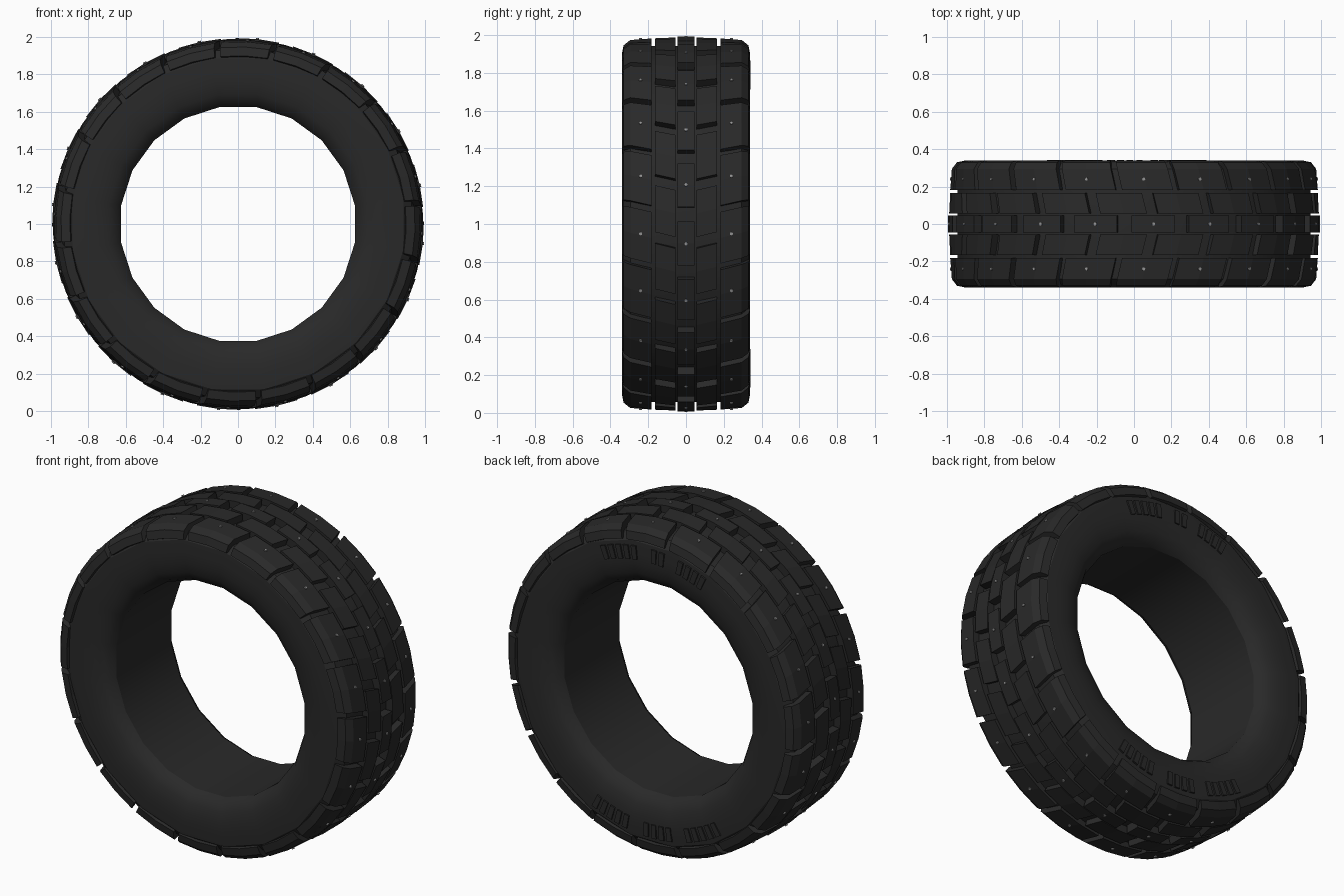
import bpy, bmesh, math

cube = bpy.data.objects.get("Cube")
if cube:
    bpy.data.objects.remove(cube, do_unlink=True)

SIDES = 20
PITCH = 360 / SIDES


def material(name, value, rough):
    m = bpy.data.materials.new(name)
    m.use_nodes = True
    color = (value, value, value, 1)
    m.diffuse_color = color
    node = m.node_tree.nodes["Principled BSDF"]
    node.inputs["Base Color"].default_value = color
    node.inputs["Roughness"].default_value = rough
    return m


rubber = material("black rubber", 0.022, 0.8)
steel = material("stud steel", 0.3, 0.4)


def polar(y, r, deg):
    t = math.radians(deg)
    return (r * math.cos(t), y, 1 + r * math.sin(t))


def finish(bm, name, mat, smooth=None):
    bmesh.ops.recalc_face_normals(bm, faces=bm.faces)
    mesh = bpy.data.meshes.new(name)
    bm.to_mesh(mesh)
    bm.free()
    mesh.materials.append(mat)
    obj = bpy.data.objects.new(name, mesh)
    bpy.context.collection.objects.link(obj)
    if smooth:
        bpy.ops.object.select_all(action="DESELECT")
        obj.select_set(True)
        bpy.context.view_layer.objects.active = obj
        bpy.ops.object.shade_smooth_by_angle(angle=math.radians(smooth))
    return obj


def sweep(bm, section, angles, slant=0, closed=False):
    """Sweep a closed (y, r) section around the axle; slant skews it across y."""
    mid = sum(abs(y) for y, r in section) / len(section)
    rings = [[bm.verts.new(polar(y, r, a + slant * (abs(y) - mid))) for y, r in section]
             for a in angles]
    pairs = list(zip(rings, rings[1:]))
    if closed:
        pairs.append((rings[-1], rings[0]))
    n = len(section)
    for a, b in pairs:
        for i in range(n):
            j = (i + 1) % n
            bm.faces.new((a[i], a[j], b[j], b[i]))
    if not closed:
        bm.faces.new(rings[0])
        bm.faces.new(rings[-1])


def tread_row(name, section, phase, span, slant=0):
    bm = bmesh.new()
    for k in range(SIDES):
        mid = phase + k * PITCH
        sweep(bm, section, [mid - span / 2, mid, mid + span / 2], slant)
    return finish(bm, name, rubber)


def mirrored(section):
    return [(-y, r) for y, r in section]


# Tyre body: half profile mirrored across the centre plane
half = [(0.26, 0.633), (0.295, 0.655), (0.32, 0.70), (0.332, 0.76), (0.335, 0.82),
        (0.33, 0.895), (0.295, 0.94), (0.18, 0.955)]
profile = half + mirrored(half)[::-1]
bm = bmesh.new()
sweep(bm, profile, [PITCH * (k + 0.5) for k in range(SIDES)], closed=True)
finish(bm, "tyre_body", rubber, 30)

# Tread block rows
centre = [(-0.045, 0.92), (-0.045, 0.994), (0.045, 0.994), (0.045, 0.92)]
inner = [(0.055, 0.92), (0.055, 0.99), (0.165, 0.984), (0.165, 0.92)]
shoulder = [(0.182, 0.9), (0.182, 0.985), (0.295, 0.975), (0.33, 0.947),
            (0.34, 0.9), (0.31, 0.89)]
tread_row("centre_blocks", centre, 12, 13.5)
for side, flip in (("front", mirrored), ("back", list)):
    tread_row(side + "_inner_blocks", flip(inner), 4, 14.5, 14)
    tread_row(side + "_shoulder_blocks", flip(shoulder), 15, 16, 14)


# Steel studs: small six-sided pins in the centre and shoulder blocks
def stud_row(name, y, r, phase):
    bm = bmesh.new()
    for k in range(SIDES):
        mid = math.radians(phase + k * PITCH)
        ends = []
        for depth in (r - 0.02, r):
            ring = []
            for i in range(6):
                c = 0.009 * math.cos(i * math.pi / 3)
                s = 0.009 * math.sin(i * math.pi / 3)
                ring.append(bm.verts.new((depth * math.cos(mid) - c * math.sin(mid), y + s,
                                          1 + depth * math.sin(mid) + c * math.cos(mid))))
            ends.append(ring)
        for i in range(6):
            j = (i + 1) % 6
            bm.faces.new((ends[0][i], ends[0][j], ends[1][j], ends[1][i]))
        bm.faces.new(ends[1])
    finish(bm, name, steel)


stud_row("centre_studs", 0, 1.0, 12)
stud_row("front_shoulder_studs", -0.24, 0.986, 15)
stud_row("back_shoulder_studs", 0.24, 0.986, 15)

# Raised grip ribs on the back sidewall: (start angle, rib count) per group
groups = [(67, 5), (90, 2), (102, 4), (237, 4.5), (260, 4), (280, 5)]
rib = [(0.32, 0.785), (0.342, 0.785), (0.342, 0.865), (0.32, 0.865)]
bm = bmesh.new()
for start, count in groups:
    for k in range(math.ceil(count)):
        a = start + 1.5 + k * 3.5
        sweep(bm, rib, [a - 1.1, a + 1.1])
finish(bm, "back_sidewall_ribs", rubber)
